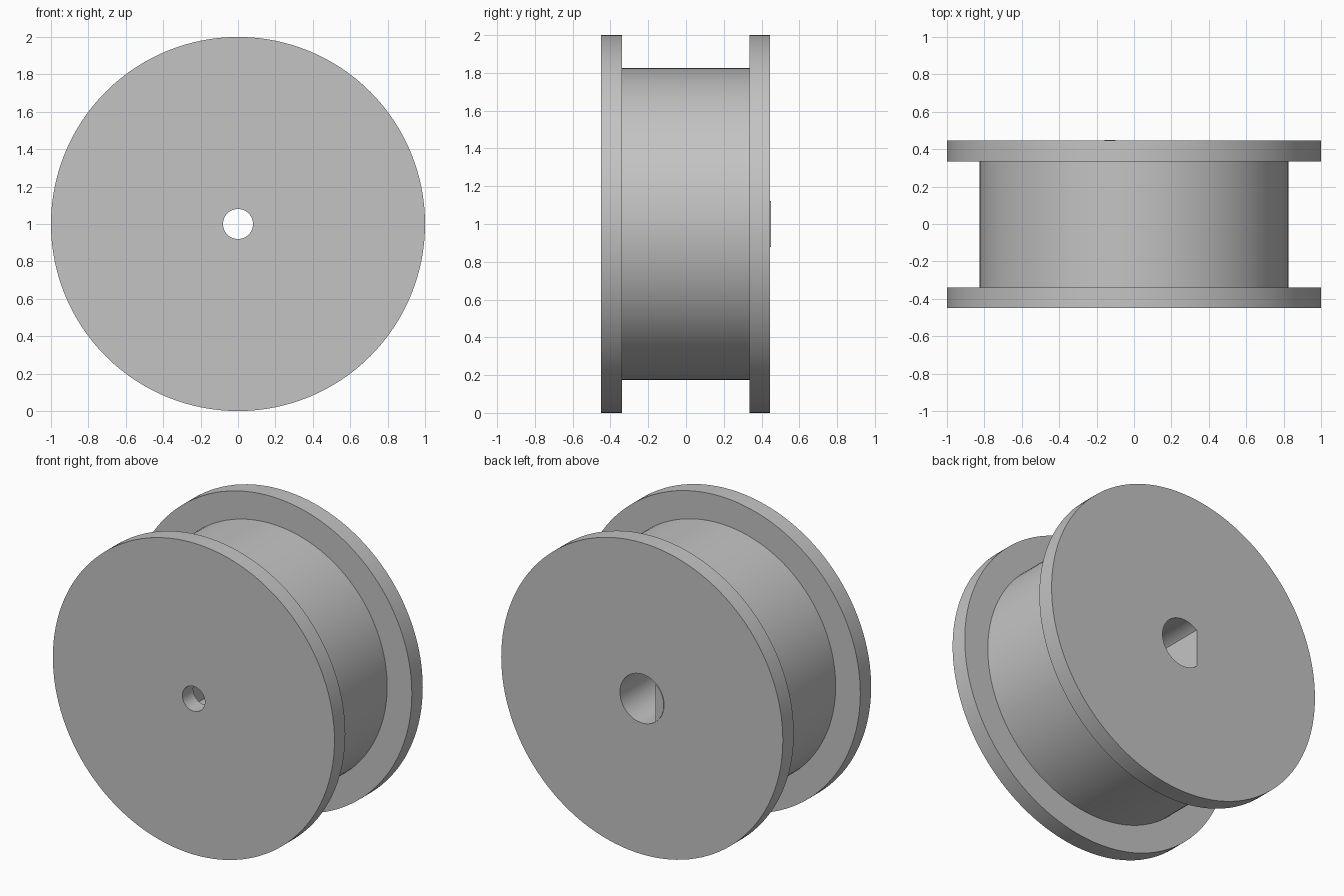
import bpy, bmesh, math

cube = bpy.data.objects.get("Cube")
if cube:
    bpy.data.objects.remove(cube, do_unlink=True)

SEGMENTS = 128
CENTRE_Z = 1.0
BORE_R, FLAT_X = 0.157, -0.10
FRONT, FRONT_INNER, BACK_INNER, BACK = -0.45, -0.34, 0.335, 0.446

grey = bpy.data.materials.new("plain grey")
grey.use_nodes = True
grey.diffuse_color = (0.55, 0.55, 0.55, 1)
grey.node_tree.nodes["Principled BSDF"].inputs["Base Color"].default_value = grey.diffuse_color


def finish(bm, name):
    bmesh.ops.recalc_face_normals(bm, faces=bm.faces)
    mesh = bpy.data.meshes.new(name)
    bm.to_mesh(mesh)
    bm.free()
    mesh.materials.append(grey)
    obj = bpy.data.objects.new(name, mesh)
    obj.location.z = CENTRE_Z
    bpy.context.collection.objects.link(obj)
    bpy.ops.object.select_all(action="DESELECT")
    obj.select_set(True)
    bpy.context.view_layer.objects.active = obj
    bpy.ops.object.shade_smooth_by_angle(angle=math.radians(30))
    return obj


# Flanged spool: closed (radius, y) profile turned round the y axis,
# with a narrow front hole opening into a wider bore
profile = [(0.08, FRONT), (1, FRONT), (1, FRONT_INNER), (0.825, FRONT_INNER),
           (0.825, BACK_INNER), (1, BACK_INNER), (1, BACK), (BORE_R, BACK),
           (BORE_R, FRONT_INNER), (0.08, FRONT_INNER)]
bm = bmesh.new()
rings = []
for i in range(SEGMENTS):
    a = math.tau * i / SEGMENTS
    rings.append([bm.verts.new((r * math.cos(a), y, r * math.sin(a))) for r, y in profile])
for i, ring in enumerate(rings):
    after = rings[(i + 1) % SEGMENTS]
    for j in range(len(profile)):
        k = (j + 1) % len(profile)
        bm.faces.new((ring[j], ring[k], after[k], after[j]))
finish(bm, "flanged_spool")

# Flat key filling one side of the bore, standing slightly proud of the back
bm = bmesh.new()
half = math.acos(-FLAT_X / BORE_R)
arc = [math.pi - half + 2 * half * i / 24 for i in range(25)]
base = bm.faces.new([bm.verts.new((BORE_R * math.cos(a), FRONT_INNER, BORE_R * math.sin(a)))
                     for a in arc])
grown = bmesh.ops.extrude_face_region(bm, geom=[base], use_keep_orig=True)
verts = [g for g in grown["geom"] if isinstance(g, bmesh.types.BMVert)]
bmesh.ops.translate(bm, verts=verts, vec=(0, 0.45 - FRONT_INNER, 0))
finish(bm, "bore_flat_key")
